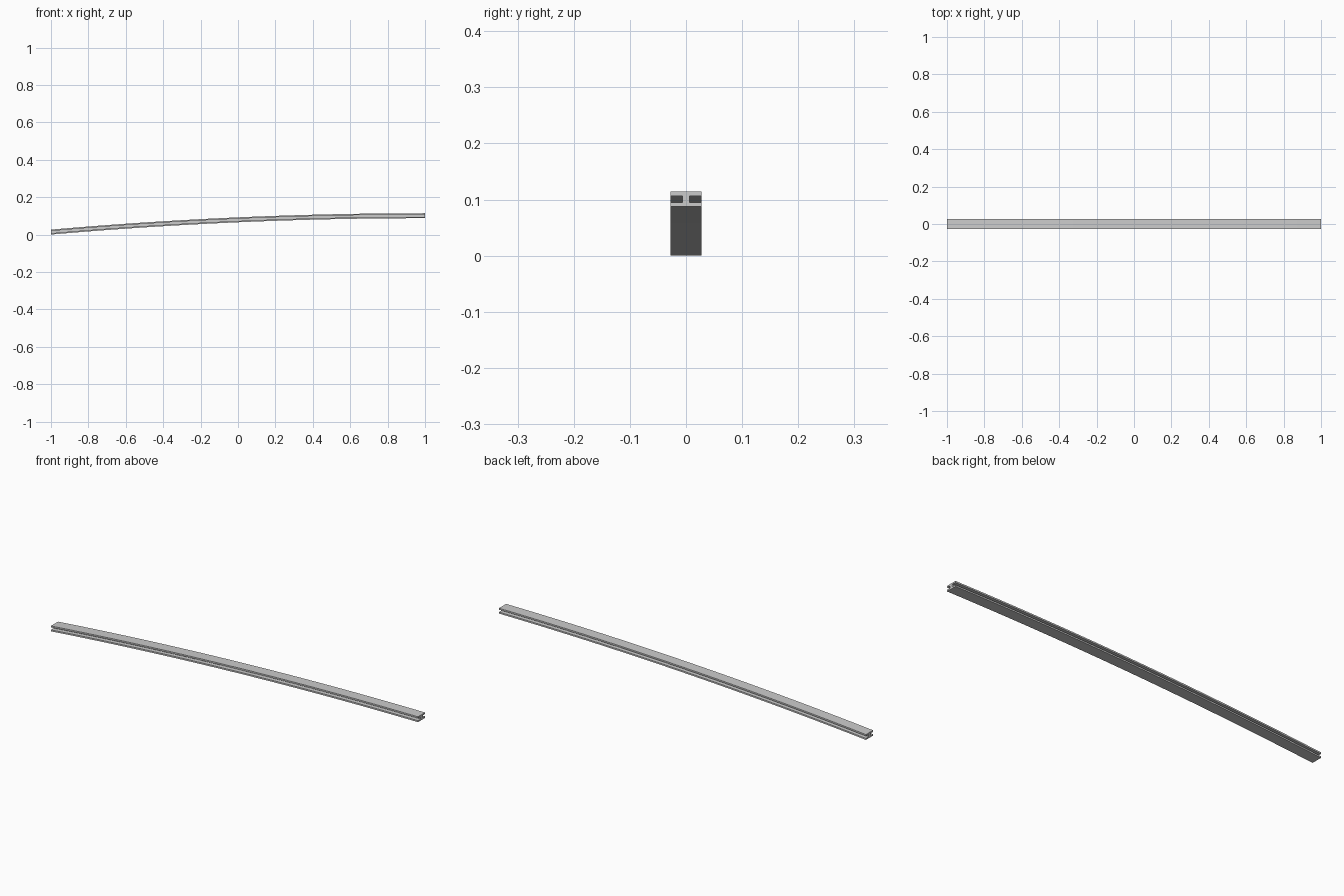
import bpy, bmesh

if "Cube" in bpy.data.objects:
    bpy.data.objects.remove(bpy.data.objects["Cube"])

# Half profile of the I-section (y, z above the beam's underside)
W, WEB, H, F = 0.0277, 0.0066, 0.0265, 0.0075
half = [(W, 0), (W, F), (WEB, F), (WEB, H - F), (W, H - F), (W, H)]
profile = half + [(-y, z) for y, z in reversed(half)]

RISE, SEGS = 0.0875, 24


def underside(x):
    # gentle arch that levels out at the right end
    return RISE * (1 - ((1 - x) / 2) ** 2)


# Sweep the section along the arch
bm = bmesh.new()
rings = []
for i in range(SEGS + 1):
    x = -1 + 2 * i / SEGS
    rings.append([bm.verts.new((x, y, underside(x) + z)) for y, z in profile])
n = len(profile)
for a, b in zip(rings, rings[1:]):
    for j in range(n):
        k = (j + 1) % n
        bm.faces.new((a[j], b[j], b[k], a[k]))

# End caps
bm.faces.new(rings[0])
bm.faces.new(rings[-1])
bmesh.ops.recalc_face_normals(bm, faces=bm.faces)

mesh = bpy.data.meshes.new("curved_i_beam")
bm.to_mesh(mesh)
bm.free()
beam = bpy.data.objects.new("curved_i_beam", mesh)
bpy.context.collection.objects.link(beam)
bpy.context.view_layer.objects.active = beam
beam.select_set(True)
bpy.ops.object.shade_smooth_by_angle()
